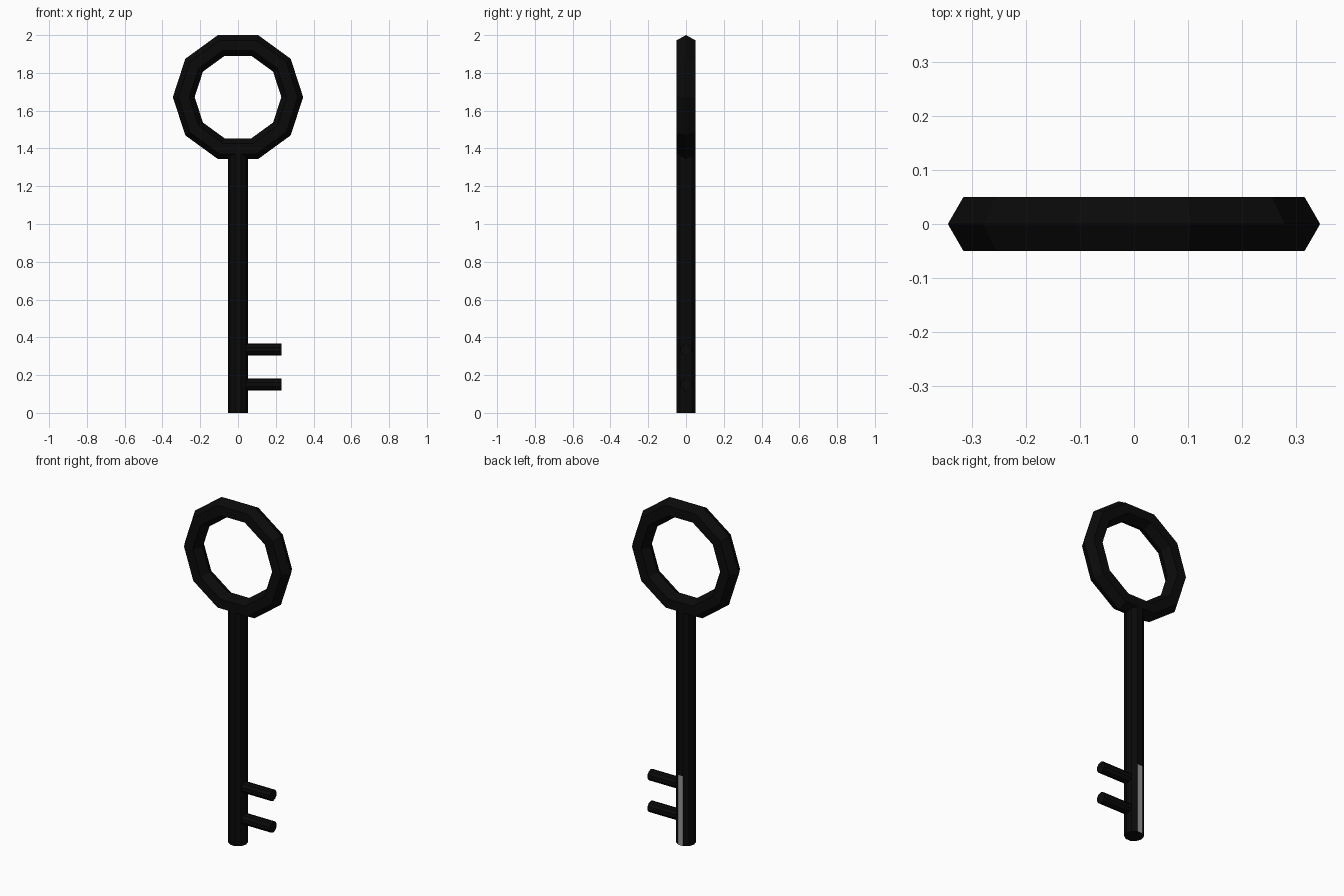
import bpy, bmesh
from math import sin, cos, pi
from mathutils import Matrix

if "Cube" in bpy.data.objects:
    bpy.data.objects.remove(bpy.data.objects["Cube"])


def flat_colour(name, value):
    m = bpy.data.materials.new(name)
    m.diffuse_color = (value, value, value, 1)
    m.use_nodes = True
    m.node_tree.nodes["Principled BSDF"].inputs["Base Color"].default_value = m.diffuse_color
    return m


black = flat_colour("black", 0.003)
grey = flat_colour("grey", 0.3)


def add_object(name, bm, *mats):
    bmesh.ops.recalc_face_normals(bm, faces=bm.faces[:])
    mesh = bpy.data.meshes.new(name)
    bm.to_mesh(mesh)
    bm.free()
    for m in mats:
        mesh.materials.append(m)
    obj = bpy.data.objects.new(name, mesh)
    bpy.context.collection.objects.link(obj)
    return obj


def prism(radius, levels, sides=10):
    """Capped ten-sided rod along z with a ring of corners at each level."""
    bm = bmesh.new()
    rings = [[bm.verts.new((radius * cos(2 * pi * i / sides),
                            radius * sin(2 * pi * i / sides), z))
              for i in range(sides)] for z in levels]
    for a, b in zip(rings, rings[1:]):
        for i in range(sides):
            j = (i + 1) % sides
            bm.faces.new((a[i], a[j], b[j], b[i]))
    bm.faces.new(rings[0])
    bm.faces.new(rings[-1])
    return bm


# Shaft, with a grey strip low on its back face
STRIP_TOP = 0.41
bm = prism(0.0526, (0, STRIP_TOP, 1.38))
bm.normal_update()
for f in bm.faces:
    if f.normal.y > 0.99 and f.calc_center_median().z < STRIP_TOP:
        f.material_index = 1
add_object("shaft", bm, black, grey)

# Two teeth pointing right
for name, z in (("lower_tooth", 0.15), ("upper_tooth", 0.336)):
    bm = prism(0.032, (0, 0.229))
    bm.transform(Matrix.Translation((0, 0, z)) @ Matrix.Rotation(pi / 2, 4, 'Y'))
    add_object(name, bm, black)

# Bow: ten-segment ring with a hexagonal cross-section
MAJOR, MINOR, SEG, SIDES, CENTRE = 0.2872, 0.0577, 10, 6, 1.672
bm = bmesh.new()
rings = []
for i in range(SEG):
    a = 2 * pi * i / SEG
    ring = []
    for k in range(SIDES):
        b = 2 * pi * k / SIDES
        r = MAJOR + MINOR * cos(b)
        ring.append(bm.verts.new((r * cos(a), MINOR * sin(b), CENTRE + r * sin(a))))
    rings.append(ring)
for i in range(SEG):
    p, q = rings[i], rings[(i + 1) % SEG]
    for k in range(SIDES):
        n = (k + 1) % SIDES
        bm.faces.new((p[k], p[n], q[n], q[k]))
add_object("bow_ring", bm, black)
